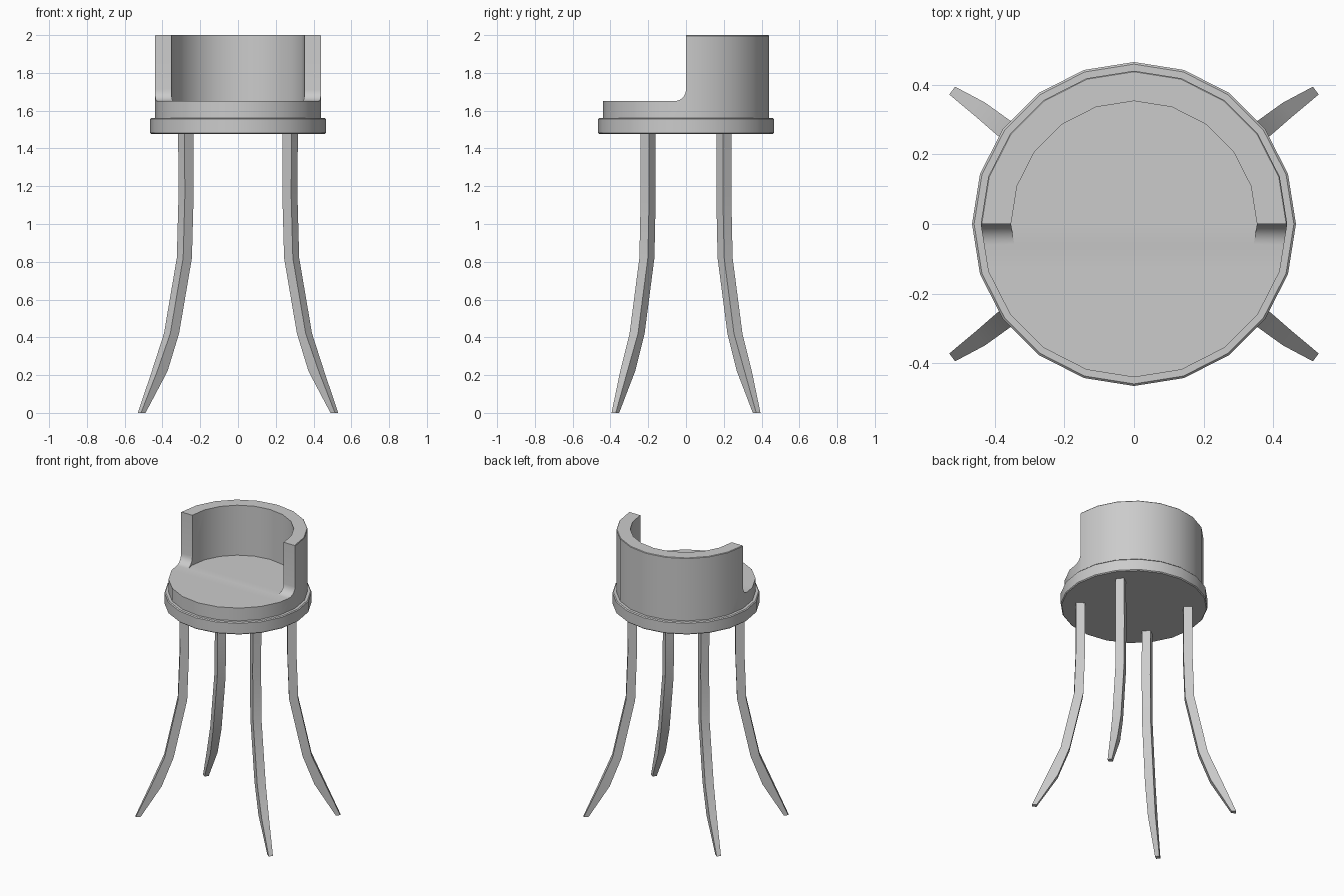
import bpy, bmesh
from math import sin, cos, pi, radians
from mathutils import Vector

if "Cube" in bpy.data.objects:
    bpy.data.objects.remove(bpy.data.objects["Cube"])


def make_object(name, bm):
    bmesh.ops.recalc_face_normals(bm, faces=bm.faces)
    me = bpy.data.meshes.new(name)
    bm.to_mesh(me)
    bm.free()
    ob = bpy.data.objects.new(name, me)
    bpy.context.collection.objects.link(ob)
    return ob


def loft(name, rings):
    """Closed skin through rings of points, capped at both ends."""
    bm = bmesh.new()
    loops = [[bm.verts.new(p) for p in ring] for ring in rings]
    n = len(loops[0])
    for a, b in zip(loops, loops[1:]):
        for i in range(n):
            j = (i + 1) % n
            bm.faces.new((a[i], a[j], b[j], b[i]))
    bm.faces.new(loops[0][::-1])
    bm.faces.new(loops[-1])
    return make_object(name, bm)


def disc(name, levels, sides=20):
    """Lathed disc from (radius, z) levels, with a vertex on the y axis."""
    return loft(name, [[(r * sin(2 * pi * i / sides), r * cos(2 * pi * i / sides), z)
                        for i in range(sides)] for r, z in levels])


def activate(ob):
    bpy.ops.object.select_all(action='DESELECT')
    bpy.context.view_layer.objects.active = ob
    ob.select_set(True)


def smooth(ob, angle=30):
    activate(ob)
    bpy.ops.object.shade_smooth_by_angle(angle=radians(angle))


def cut(ob, cutter):
    cutter.hide_render = True
    mod = ob.modifiers.new("cut", 'BOOLEAN')
    mod.operation = 'DIFFERENCE'
    mod.solver = 'EXACT'
    mod.object = cutter
    activate(ob)
    bpy.ops.object.modifier_apply(modifier=mod.name)
    bpy.data.objects.remove(cutter)


# Base plate with softened rims
base = disc("seat_base", [(0.459, 1.476), (0.465, 1.482), (0.465, 1.556), (0.459, 1.562)])
smooth(base)

# Seat and wraparound back, carved from one drum
seat = disc("seat_and_back", [(0.44, 1.555), (0.44, 1.996), (0.437, 2.0)])
FLOOR, R = 1.651, 0.06
side = [(-0.7, 2.2), (-0.7, FLOOR)]
side += [(-R + R * sin(t), FLOOR + R - R * cos(t)) for t in [i * pi / 12 for i in range(7)]]
side += [(0.0, 2.2)]
cut(seat, loft("front_cutter", [[(x, y, z) for y, z in side] for x in (-0.7, 0.7)]))
cut(seat, disc("bowl_cutter", [(0.353, FLOOR + 0.0003), (0.353, 2.2)]))
smooth(seat)

# Splayed legs: centre x, centre y, z, radial depth, tangential width
LEG = [
    (0.277, 0.200, 1.50, 0.058, 0.056),
    (0.275, 0.200, 1.15, 0.058, 0.056),
    (0.284, 0.207, 0.82, 0.058, 0.056),
    (0.352, 0.259, 0.42, 0.058, 0.056),
    (0.415, 0.309, 0.22, 0.068, 0.048),
    (0.510, 0.374, 0.00, 0.030, 0.028),
]
out = Vector((0.8, 0.6, 0))
tan = Vector((-0.6, 0.8, 0))
for fb, sy in (("front", -1), ("back", 1)):
    for lr, sx in (("left", -1), ("right", 1)):
        rings = []
        for x, y, z, a, b in LEG:
            c = Vector((x, y, z))
            pts = [c + out * a / 2 * u + tan * b / 2 * v
                   for u, v in ((-1, -1), (1, -1), (1, 1), (-1, 1))]
            rings.append([(p.x * sx, p.y * sy, p.z) for p in pts])
        smooth(loft(f"{fb}_{lr}_leg", rings))
